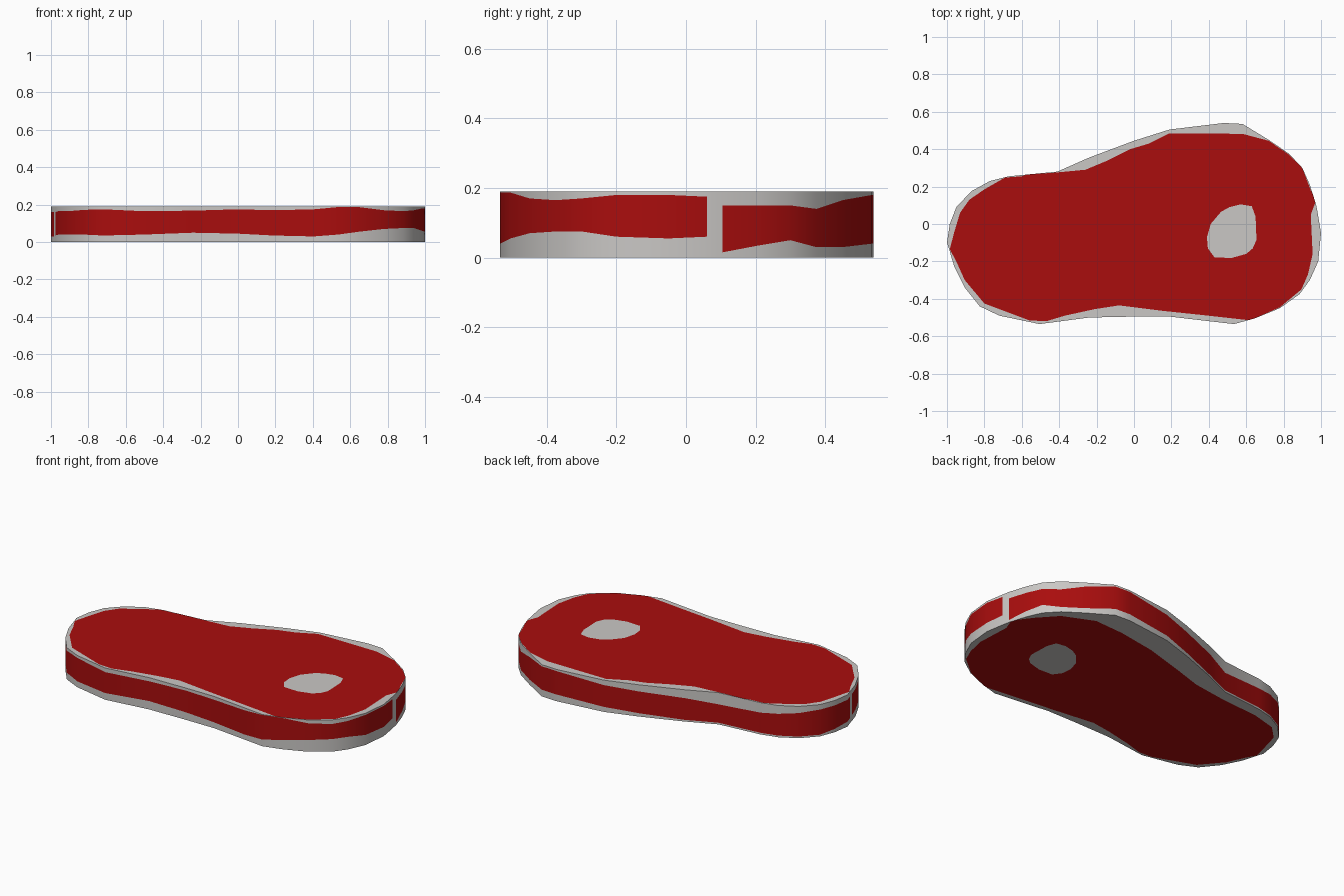
import bpy, bmesh
from mathutils import Vector
from mathutils.geometry import delaunay_2d_cdt

H = 0.19

def material(name, rgb):
    m = bpy.data.materials.new(name)
    m.diffuse_color = (*rgb, 1)
    return m

MATS = [material("pale_fat", (0.59, 0.575, 0.56)), material("red_meat", (0.40, 0.004, 0.004))]

# outline of the slab with the lower and upper limit of the red side band
# (x, y, low, high); clockwise from the left tip
RIM = [(-1, -.10, .03, .16), (-.985, 0, .02, .16), (-.95, .09, .01, .16), (-.87, .175, .01, .15),
       (-.77, .23, .01, .14), (-.67, .255, .01, .13), (-.41, .28, .01, .12), (-.24, .355, .01, .14),
       (0, .445, .02, .15), (.19, .505, .03, .16), (.48, .54, .04, .18), (.58, .535, .04, .18),
       (.72, .45, .03, .165), (.83, .375, .03, .14), (.90, .30, .05, .15), (.94, .21, .035, .15),
       (.973, .105, .015, .15), (.982, .06, .06, .175), (1, -.05, .055, .18), (.985, -.2, .06, .18),
       (.94, -.3, .075, .17), (.885, -.375, .075, .165), (.78, -.45, .07, .17), (.645, -.505, .055, .187),
       (.535, -.535, .04, .187), (.405, -.52, .03, .175), (.19, -.495, .035, .17), (0, -.495, .045, .175),
       (-.24, -.50, .05, .168), (-.505, -.535, .04, .165), (-.72, -.49, .035, .175),
       (-.825, -.44, .04, .172), (-.905, -.34, .04, .165), (-.96, -.23, .04, .165),
       (-.977, -.175, .035, .16), (-.985, -.145, .03, .16)]
GAPS = (16, 34)   # rim segments where the fat cuts through the band

# front and left part of the red area, shared by both cut faces
SHARED = [(.975, .13), (.945, .05), (.955, -.16), (.93, -.27), (.895, -.35), (.78, -.445), (.62, -.515),
          (.35, -.485), (.16, -.465), (-.08, -.435), (-.21, -.455), (-.37, -.49), (-.47, -.52),
          (-.56, -.515), (-.8, -.425), (-.905, -.30), (-.95, -.2), (-.985, -.135), (-.96, -.04)]
TOP_BACK = [(-.93, .06), (-.88, .13), (-.8, .185), (-.69, .248), (-.6, .255), (-.56, .268), (-.45, .272),
            (-.26, .29), (-.14, .34), (-.02, .40), (.08, .43), (.19, .485), (.58, .482), (.72, .445),
            (.83, .37), (.90, .298), (.945, .18)]
BOTTOM_BACK = [(-.93, .07), (-.85, .15), (-.7, .19), (-.45, .21), (-.24, .24), (-.05, .30), (.19, .37),
               (.43, .41), (.62, .42), (.8, .34), (.90, .23)]
BONE = [(.41, 0), (.465, .065), (.51, .09), (.57, .105), (.63, .095), (.65, .04), (.655, -.085),
        (.635, -.13), (.6, -.16), (.52, -.182), (.43, -.178), (.395, -.13), (.39, -.07)]

def make_object(name, bm, smooth=False):
    me = bpy.data.meshes.new(name)
    bm.to_mesh(me)
    bm.free()
    for m in MATS:
        me.materials.append(m)
    ob = bpy.data.objects.new(name, me)
    bpy.context.collection.objects.link(ob)
    if smooth:
        bpy.context.view_layer.objects.active = ob
        ob.select_set(True)
        bpy.ops.object.shade_smooth_by_angle(angle=0.6)
        ob.select_set(False)

def inside(p, poly):
    hit = False
    for (ax, ay), (bx, by) in zip(poly, poly[1:] + poly[:1]):
        if (ay > p.y) != (by > p.y) and p.x < (bx - ax) * (p.y - ay) / (by - ay) + ax:
            hit = not hit
    return hit

# side wall: fat, meat band, fat
bm = bmesh.new()
cols = [[bm.verts.new((x, y, z)) for z in (0, lo, hi, H)] for x, y, lo, hi in RIM]
for i, a in enumerate(cols):
    b = cols[(i + 1) % len(cols)]
    for k in range(3):
        f = bm.faces.new((b[k], a[k], a[k + 1], b[k + 1]))
        f.material_index = int(k == 1 and i not in GAPS)
make_object("side_rind", bm, True)

# cut faces: fat rim, meat and bone divided by their outlines
def cut_face(name, z, meat):
    outer = [p[:2] for p in RIM]
    pts, edges = [], []
    for loop in (outer, meat, BONE):
        n, s = len(loop), len(pts)
        pts += [Vector(p) for p in loop]
        edges += [(s + i, s + (i + 1) % n) for i in range(n)]
    vs, _, tris, *_ = delaunay_2d_cdt(pts, edges, [], 0, 1e-5)
    bm = bmesh.new()
    verts = [bm.verts.new((v.x, v.y, z)) for v in vs]
    for t in tris:
        c = sum((vs[i] for i in t), Vector((0, 0))) / 3
        if inside(c, outer):
            f = bm.faces.new([verts[i] for i in t])
            f.material_index = int(inside(c, meat) and not inside(c, BONE))
            f.normal_update()
            if f.normal.z * (z - H / 2) < 0:
                f.normal_flip()
    make_object(name, bm)

cut_face("top_cut", H, SHARED + TOP_BACK)
cut_face("bottom_cut", 0, SHARED + BOTTOM_BACK)
